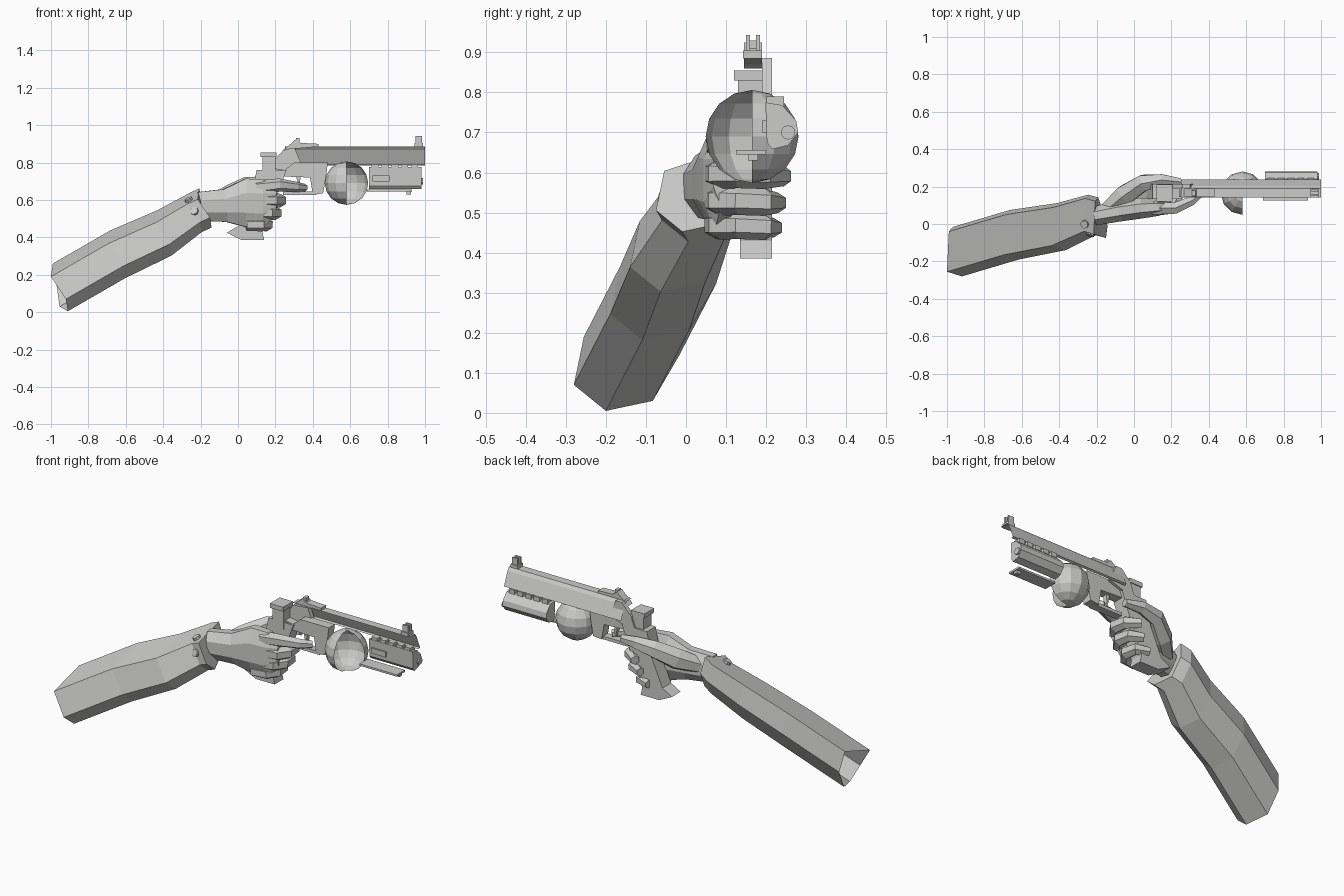
import bpy, bmesh, math
from mathutils import Vector, Matrix

grey = bpy.data.materials.new("light grey")
grey.diffuse_color = (0.6, 0.6, 0.59, 1)
CY = 0.165  # centre line of the pistol


def finish(name, bm, recalc=True):
    if recalc:
        bmesh.ops.recalc_face_normals(bm, faces=bm.faces[:])
    me = bpy.data.meshes.new(name)
    bm.to_mesh(me)
    bm.free()
    me.materials.append(grey)
    ob = bpy.data.objects.new(name, me)
    bpy.context.collection.objects.link(ob)
    return ob


def skin(name, loops, start=True, end=True):
    """Closed loops of points joined into one skin."""
    bm = bmesh.new()
    loops = [[bm.verts.new(p) for p in loop] for loop in loops]
    n = len(loops[0])
    for p, q in zip(loops, loops[1:]):
        for i in range(n):
            j = (i + 1) % n
            bm.faces.new((p[i], p[j], q[j], q[i]))
    if start:
        bm.faces.new(loops[0][::-1])
    if end:
        bm.faces.new(loops[-1])
    return finish(name, bm)


def side_prism(name, xz, y0, y1):
    return skin(name, [[(x, y, z) for x, z in xz] for y in (y0, y1)])


def long_prism(name, yz, x0, x1):
    return skin(name, [[(x, y, z) for y, z in yz] for x in (x0, x1)])


def box(name, x0, x1, y0, y1, z0, z1):
    return side_prism(name, [(x0, z0), (x1, z0), (x1, z1), (x0, z1)], y0, y1)


def loft(name, rings, n, rot=0):
    """rings: (centre, direction, side radius, up radius)."""
    loops = []
    for c, d, rs, ru in rings:
        d = Vector(d).normalized()
        s = Vector((0, 0, 1)).cross(d).normalized()
        u = d.cross(s)
        loops.append([Vector(c) + s * rs * math.cos(t) + u * ru * math.sin(t)
                      for t in (math.radians(rot) + k * math.tau / n for k in range(n))])
    return skin(name, loops)


def tube(name, pts, radii, n=6):
    v = [Vector(p) for p in pts]
    m = len(v) - 1
    return loft(name, [(v[i], v[min(i + 1, m)] - v[max(i - 1, 0)], radii[i], radii[i])
                       for i in range(m + 1)], n, 30)


def cylinder(name, p, d, r, depth, n):
    bm = bmesh.new()
    rot = Vector(d).to_track_quat('Z', 'Y').to_matrix().to_4x4()
    bmesh.ops.create_cone(bm, cap_ends=True, segments=n, radius1=r, radius2=r, depth=depth,
                          matrix=Matrix.Translation(p) @ rot)
    return finish(name, bm)


# Six-sided sleeve, open at the elbow end: one section moved and scaled along the arm
section = [Vector(p) for p in ((-0.033, 0.106, 0.142), (-0.043, -0.109, 0.072), (0.037, -0.134, -0.048),
                               (0.047, -0.054, -0.113), (0.003, 0.063, -0.088), (-0.013, 0.13, 0.027))]
stations = [((-0.957, -0.146, 0.118), 1.0), ((-0.65, -0.055, 0.295), 1.0),
            ((-0.4, -0.012, 0.41), 0.95), ((-0.234, 0.05, 0.52), 0.82), ((-0.18, 0.035, 0.545), 0.82)]
skin("sleeve", [[Vector(c) + p * s for p in section] for c, s in stations], start=False)
cylinder("cuff_button_upper", (-0.262, 0.0, 0.597), (-0.4, -0.25, 0.9), 0.022, 0.026, 8)
cylinder("cuff_button_lower", (-0.232, -0.05, 0.54), (-0.3, -0.9, 0.3), 0.022, 0.026, 8)

# Hand: palm beside the grip, thumb, index finger and three curled fingers
loft("palm", [((-0.2, 0.045, 0.565), (1, 0.1, 0.2), 0.055, 0.085),
              ((-0.07, 0.07, 0.57), (1, 0.2, 0.1), 0.06, 0.095),
              ((0.04, 0.085, 0.585), (1, 0.1, 0), 0.06, 0.14),
              ((0.13, 0.09, 0.58), (1, 0.1, 0), 0.05, 0.14),
              ((0.2, 0.1, 0.6), (1, 0.2, 0), 0.035, 0.09)], 8, 22.5)
tube("thumb", [(-0.14, 0.08, 0.58), (-0.05, 0.155, 0.62), (0.05, 0.22, 0.675),
               (0.15, 0.235, 0.69), (0.25, 0.225, 0.685)], [0.045, 0.06, 0.05, 0.036, 0.022])
tube("index_finger", [(0.1, 0.085, 0.665), (0.22, 0.085, 0.68), (0.31, 0.125, 0.67),
                      (0.36, 0.165, 0.665)], [0.04, 0.035, 0.028, 0.02])
for name, x, z, r, reach in (("middle_finger", 0.215, 0.597, 0.036, 0.245),
                             ("ring_finger", 0.19, 0.53, 0.036, 0.23),
                             ("little_finger", 0.145, 0.468, 0.034, 0.22)):
    tube(name, [(x - 0.1, 0.075, z), (x - 0.02, 0.085, z), (x + 0.012, 0.13, z),
                (x + 0.005, 0.195, z - 0.004), (x - 0.06, reach, z - 0.006)],
         [r, r * 1.05, r, r * 0.95, r * 0.7])

# Grip and frame with trigger guard
side_prism("grip", [(0.1, 0.76), (0.26, 0.76), (0.2, 0.6), (0.13, 0.43), (0.14, 0.385),
                    (0.02, 0.385), (-0.06, 0.425), (0.0, 0.46), (0.07, 0.62)], 0.135, 0.215)
side_prism("frame", [(0.14, 0.73), (0.16, 0.775), (0.25, 0.76), (0.3, 0.8), (0.48, 0.8),
                     (0.47, 0.72), (0.455, 0.635), (0.4, 0.63), (0.385, 0.72)], 0.145, 0.2)
box("guard_bottom", 0.24, 0.42, 0.145, 0.19, 0.627, 0.645)
side_prism("trigger", [(0.31, 0.73), (0.335, 0.73), (0.33, 0.68), (0.345, 0.65), (0.325, 0.66)], 0.155, 0.18)
box("hammer_stem", 0.13, 0.2, 0.13, 0.205, 0.72, 0.84)
box("hammer_cap", 0.12, 0.205, 0.12, 0.21, 0.83, 0.855)

# Slide: only its top and far wall exist
wall = [(0.142, 0.886), (0.19, 0.886), (0.204, 0.868), (0.237, 0.79), (0.225, 0.785)]
bm = bmesh.new()
edge = [[bm.verts.new((x, y, z)) for y, z in wall] for x in (0.25, 1.0)]
for i in range(len(wall) - 1):
    bm.faces.new((edge[0][i], edge[1][i], edge[1][i + 1], edge[0][i + 1]))
finish("slide", bm, False)
side_prism("slide_tail", [(0.17, 0.73), (0.2, 0.82), (0.26, 0.886), (0.3, 0.886), (0.34, 0.79), (0.25, 0.76)],
           0.19, 0.215)
side_prism("rear_sight", [(0.24, 0.86), (0.27, 0.89), (0.31, 0.925), (0.335, 0.905), (0.43, 0.9), (0.43, 0.885),
                          (0.26, 0.87)], 0.145, 0.19)
box("rear_sight_notch", 0.31, 0.33, 0.15, 0.18, 0.9, 0.93)
box("front_sight_base", 0.945, 0.99, 0.142, 0.19, 0.884, 0.905)
for i, y in enumerate((0.15, 0.175)):
    box("front_sight_post_%d" % i, 0.95, 0.985, y, y + 0.01, 0.9, 0.943)

# Underbarrel housing with vent blocks, rod and lower plate
long_prism("underbarrel", [(0.198, 0.775), (0.24, 0.768), (0.275, 0.73), (0.28, 0.7),
                           (0.255, 0.668), (0.215, 0.658), (0.202, 0.675)], 0.7, 0.98)
for i in range(5):
    x = 0.715 + i * 0.053
    box("vent_block_%d" % i, x, x + 0.036, 0.2, 0.245, 0.765, 0.79)
box("side_bar", 0.72, 0.81, 0.19, 0.21, 0.7, 0.73)
cylinder("muzzle_rod", (0.96, 0.255, 0.7), (1, 0, 0), 0.018, 0.06, 10)
box("lower_plate", 0.69, 0.93, 0.125, 0.2, 0.645, 0.656)
box("lower_plate_lug", 0.9, 0.925, 0.155, 0.18, 0.63, 0.647)

# Round drum with one quarter missing
bm = bmesh.new()
bmesh.ops.create_uvsphere(bm, u_segments=12, v_segments=8, radius=0.116)
gone = [f for f in bm.faces if f.calc_center_median().x > 0 and f.calc_center_median().y < 0]
bmesh.ops.delete(bm, geom=gone, context='FACES')
bmesh.ops.translate(bm, verts=bm.verts[:], vec=(0.58, CY, 0.69))
finish("drum", bm, False)
